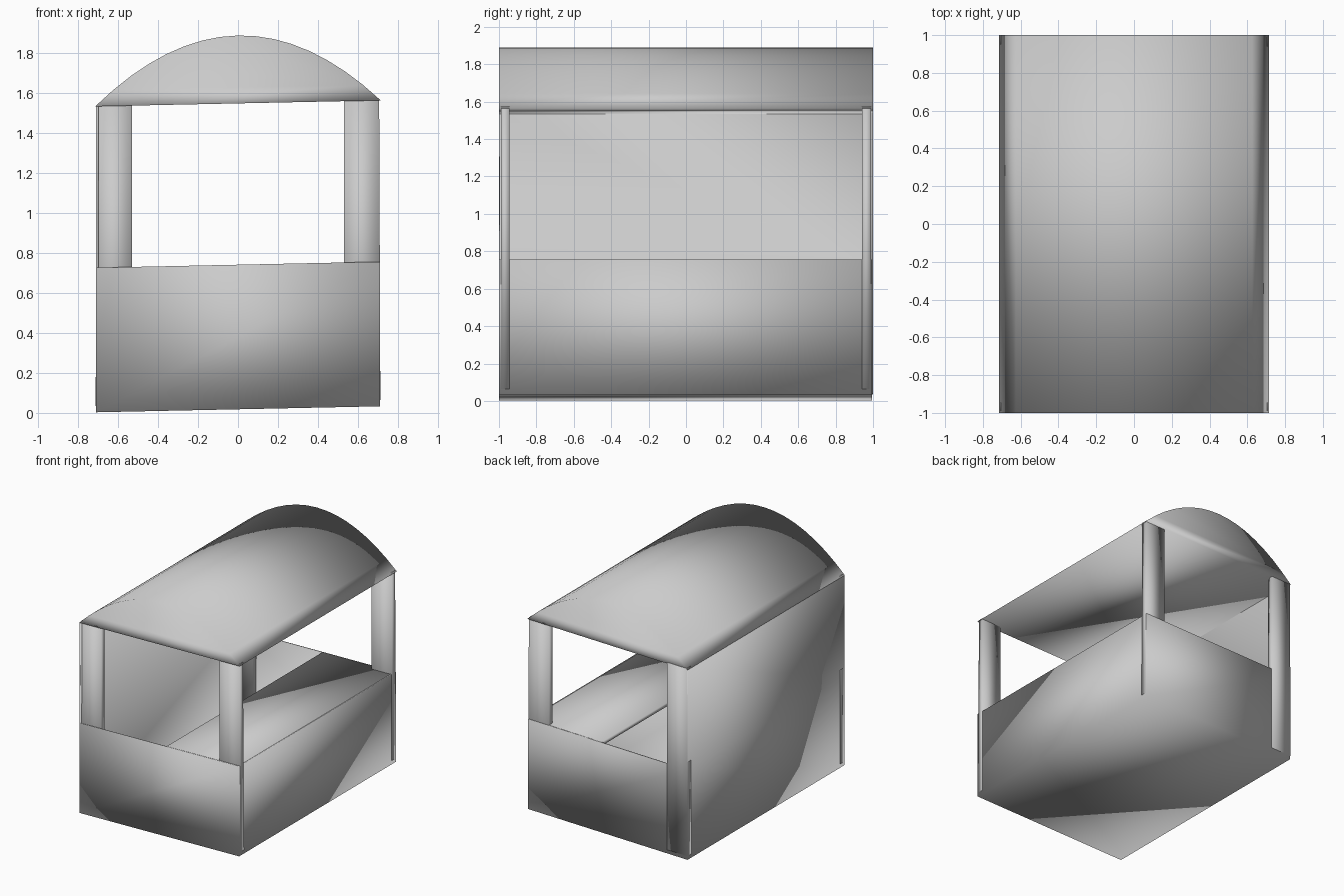
import bpy, bmesh

cube = bpy.data.objects.get("Cube")
if cube:
    bpy.data.objects.remove(cube, do_unlink=True)

HALF_X, HALF_Y = 0.71, 1.0
BOTTOM, SILL, EAVE, APEX = 0.018, 0.742, 1.55, 1.89
LEAN = 0.021          # the whole stand rises slightly towards +x

grey = bpy.data.materials.new("plain_grey")
grey.use_nodes = True
colour = (0.6, 0.6, 0.6, 1)
grey.diffuse_color = colour
grey.node_tree.nodes["Principled BSDF"].inputs["Base Color"].default_value = colour


def build(name, points, faces):
    """Make a smooth shaded, slightly leaning object."""
    mesh = bpy.data.meshes.new(name)
    mesh.from_pydata([(x, y, z + LEAN * x) for x, y, z in points], [], faces)
    mesh.materials.append(grey)
    for poly in mesh.polygons:
        poly.use_smooth = True
    obj = bpy.data.objects.new(name, mesh)
    bpy.context.collection.objects.link(obj)
    return obj


def extrude_profile(name, profile, y0, y1):
    """Closed solid from an (x, z) outline, extruded along y."""
    n = len(profile)
    points = [(x, y, z) for y in (y0, y1) for x, z in profile]
    faces = [tuple(range(n)), tuple(reversed(range(n, 2 * n)))]
    faces += [(i, i + n, (i + 1) % n + n, (i + 1) % n) for i in range(n)]
    obj = build(name, points, faces)
    bm = bmesh.new()
    bm.from_mesh(obj.data)
    bmesh.ops.recalc_face_normals(bm, faces=bm.faces)
    bm.to_mesh(obj.data)
    bm.free()
    return obj


# Open-topped body: low front, back and +x walls, full-height -x wall
corners = [(-HALF_X, -HALF_Y), (HALF_X, -HALF_Y), (HALF_X, 0.995), (-HALF_X, 0.995)]
points = [(x, y, z) for z in (BOTTOM, SILL) for x, y in corners]
points += [(*corners[0], EAVE), (*corners[3], EAVE)]
floor = (3, 2, 1, 0)
low_walls = [(i, i + 1, i + 5, i + 4) for i in range(3)]
tall_wall = (3, 0, 4, 8, 9, 7)
body = build("body_walls", points, [floor, *low_walls, tall_wall])
shell = body.modifiers.new("wall_thickness", "SOLIDIFY")
shell.thickness = 0.012
shell.offset = -1

# Counter top along the open side
extrude_profile("counter_top",
                [(0.06, SILL - 0.03), (HALF_X, SILL - 0.03), (HALF_X, SILL), (0.06, SILL)],
                -0.999, 0.994)

# Flat corner posts, splayed a touch so their feet break through the side walls
for side, side_name in ((-1, "right"), (1, "left")):
    outline = [(side * 0.53, 0.05), (side * 0.713, 0.05),
               (side * 0.707, EAVE + 0.01), (side * 0.53, EAVE + 0.01)]
    extrude_profile("front_post_" + side_name, outline, -0.99, -0.945)
    back = 1.0 if side < 0 else 0.99
    extrude_profile("back_post_" + side_name, outline, back - 0.05, back)

# Barrel roof with closed gables
SEGMENTS = 16
arch = []
for i in range(SEGMENTS + 1):
    u = 1 - 2 * i / SEGMENTS
    arch.append((0.715 * u, EAVE + (APEX - EAVE) * (1 - u * u)))
extrude_profile("barrel_roof", arch, -HALF_Y, HALF_Y)
